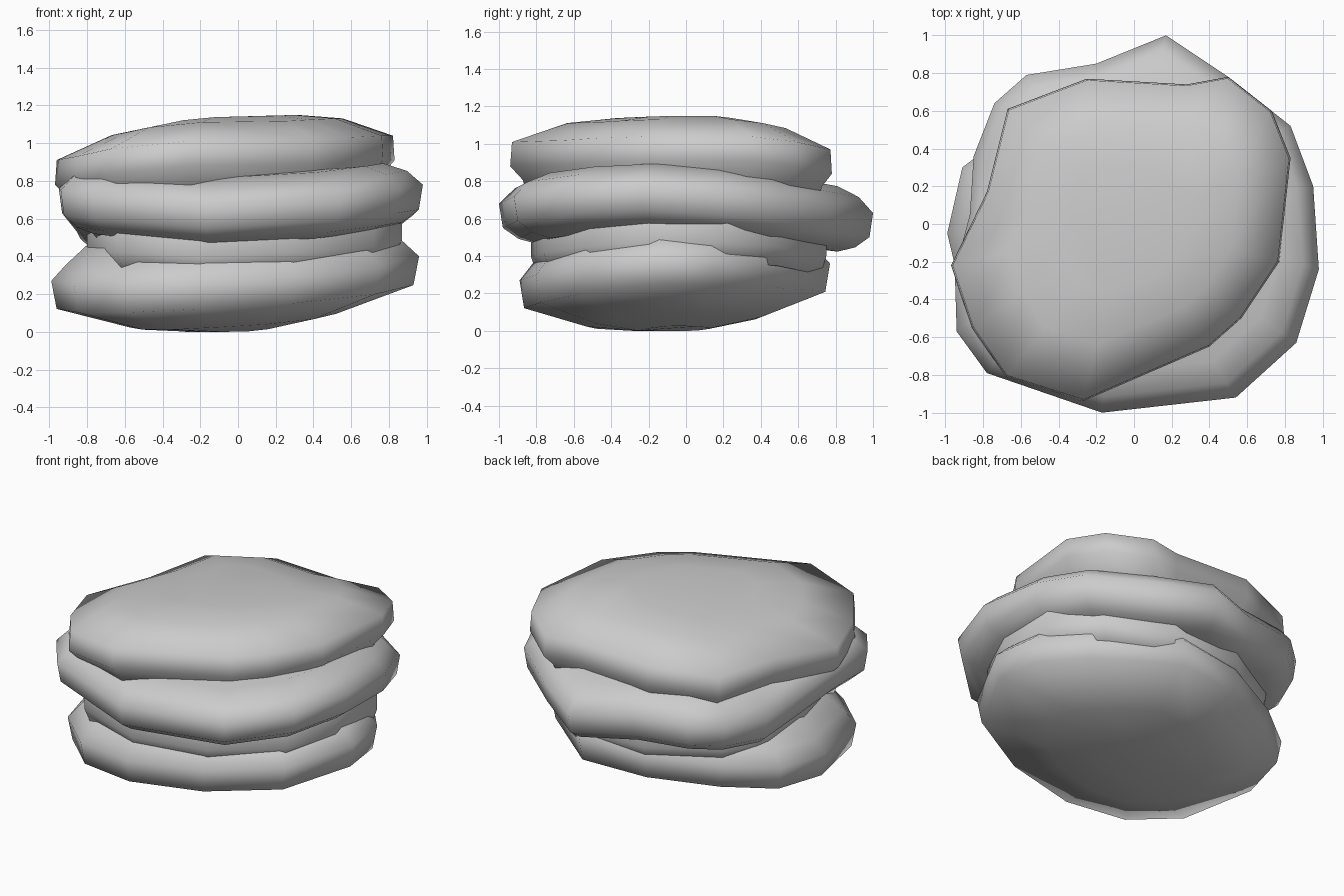
import bpy
import bmesh
from mathutils import Vector

default_cube = bpy.data.objects.get("Cube")
if default_cube:
    bpy.data.objects.remove(default_cube, do_unlink=True)

# One plain stone colour for every layer
stone = bpy.data.materials.new("grey_stone")
stone.use_nodes = True
stone_colour = (.6, .6, .6, 1)
stone.diffuse_color = stone_colour
for node in stone.node_tree.nodes:
    if node.type == "BSDF_PRINCIPLED":
        node.inputs["Base Color"].default_value = stone_colour
        node.inputs["Roughness"].default_value = .9


def make_slab(name, outline, profile):
    """Loft a wavy 3D outline through rings given as (scale, lift)."""
    points = [Vector(point) for point in outline]
    count = len(points)
    centre = sum(points, Vector()) / count
    bm = bmesh.new()
    rings = []
    for scale, lift in profile:
        ring = []
        for point in points:
            spot = centre + (point - centre) * scale
            ring.append(bm.verts.new((spot.x, spot.y, max(spot.z + lift, 0))))
        rings.append(ring)
    for lower, upper in zip(rings, rings[1:]):
        for i in range(count):
            j = (i + 1) % count
            bm.faces.new((lower[i], lower[j], upper[j], upper[i]))
    # Close the underside and the top
    bm.faces.new(rings[0])
    bm.faces.new(rings[-1])
    bmesh.ops.recalc_face_normals(bm, faces=bm.faces)
    for face in bm.faces:
        face.smooth = True
    mesh = bpy.data.meshes.new(name)
    bm.to_mesh(mesh)
    bm.free()
    mesh.materials.append(stone)
    slab = bpy.data.objects.new(name, mesh)
    bpy.context.collection.objects.link(slab)


# Bottom layer, rounded underneath and rising to the left and back
make_slab(
    "bottom_layer",
    [(-.99, -.05, .2), (-.91, .3, .22), (-.62, .52, .24), (-.2, .72, .27),
     (.25, .77, .29), (.7, .42, .32), (.92, .15, .33), (.96, -.15, .33),
     (.75, -.58, .28), (.3, -.8, .23), (-.2, -.89, .2), (-.6, -.8, .18),
     (-.87, -.55, .18)],
    [(.25, -.245), (.56, -.2), (.97, -.08), (1, .07), (.92, .15), (.8, .25)])

# Recessed core seen between the bottom and middle layers
make_slab(
    "recessed_core",
    [(-.8, -.1, .5), (-.79, .25, .45), (-.62, .5, .45), (-.2, .73, .45),
     (.3, .75, .45), (.66, .5, .5), (.87, .22, .52), (.86, -.2, .52),
     (.72, -.52, .5), (.3, -.76, .47), (-.2, -.83, .45), (-.64, -.7, .47)],
    [(.96, -.15), (1, -.05), (1, .05), (.96, .15)])

# Middle layer, the widest, with a pointed back and a raised right front
make_slab(
    "middle_layer",
    [(-.95, -.25, .7), (-.94, -.57, .69), (-.78, -.79, .67), (-.17, -1, .62),
     (.54, -.92, .66), (.86, -.63, .7), (.98, -.24, .72), (.95, .2, .69),
     (.83, .52, .65), (.5, .78, .61), (.17, 1, .57), (-.2, .85, .59),
     (-.57, .79, .6), (-.74, .64, .58), (-.85, .36, .56), (-.87, .05, .6)],
    [(.8, -.16), (.9, -.13), (.98, -.07), (1, .06), (.92, .14), (.8, .19)])

# Top layer with a broad, gently domed surface and a shallow lower groove
make_slab(
    "top_layer",
    [(-.67, .61, .87), (-.25, .77, .9), (.28, .74, .9), (.5, .78, .9),
     (.73, .6, .94), (.83, .35, .97), (.77, -.2, .97), (.57, -.5, .96),
     (.4, -.65, .95), (-.27, -.94, .94), (-.68, -.81, .9), (-.86, -.55, .86),
     (-.97, -.22, .84), (-.78, .17, .86)],
    [(.9, -.22), (.93, -.13), (1, -.06), (.99, .07), (.68, .18), (.4, .215)])
